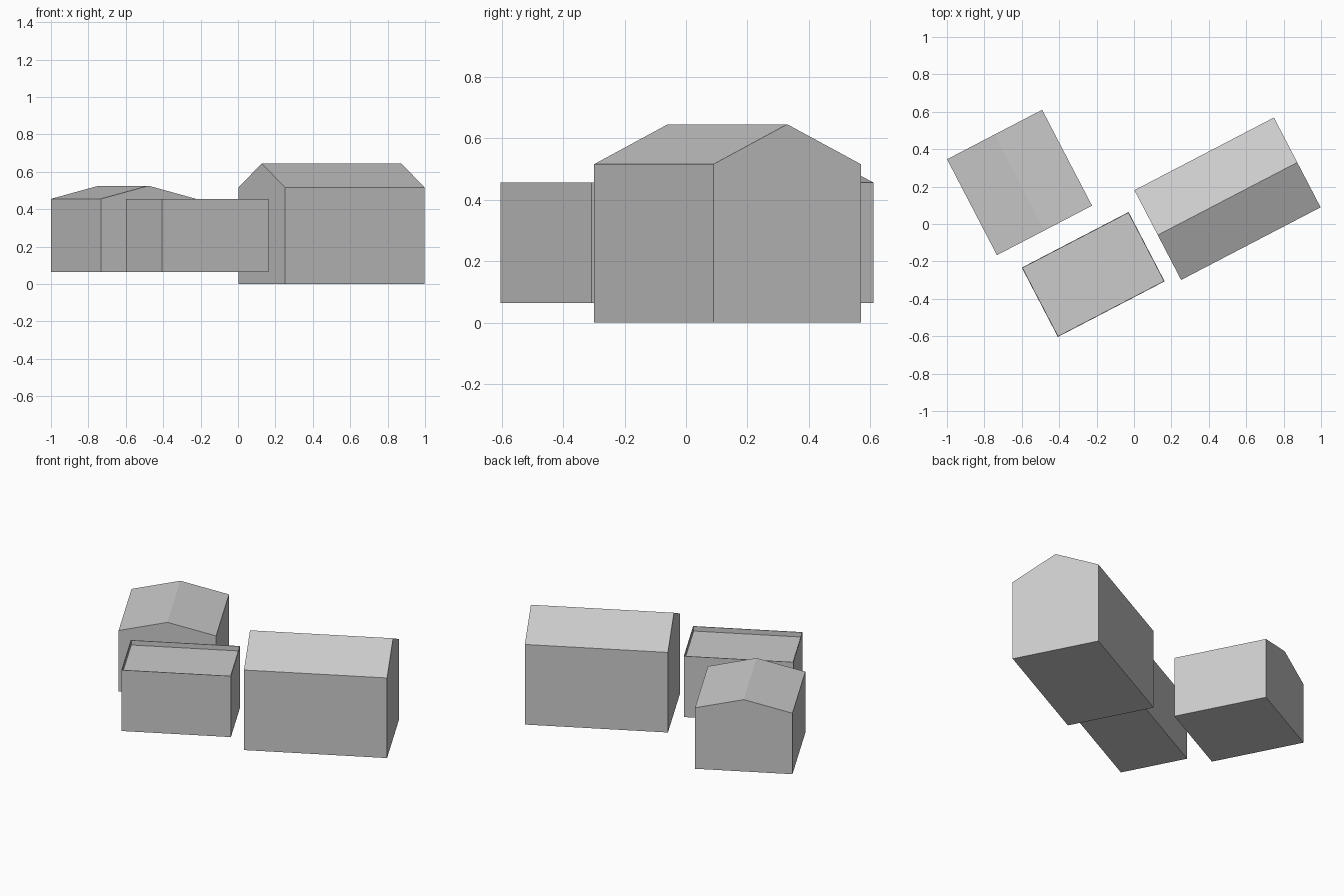
import bpy, bmesh
from math import radians

if "Cube" in bpy.data.objects:
    bpy.data.objects.remove(bpy.data.objects["Cube"])

ANGLE = radians(27.5)


def finish(bm, name, center, turn=0.0):
    bmesh.ops.recalc_face_normals(bm, faces=bm.faces)
    mesh = bpy.data.meshes.new(name)
    bm.to_mesh(mesh)
    bm.free()
    ob = bpy.data.objects.new(name, mesh)
    ob.location = (center[0], center[1], 0)
    ob.rotation_euler.z = ANGLE + turn
    bpy.context.collection.objects.link(ob)
    return ob


def extruded(profile, offset):
    bm = bmesh.new()
    face = bm.faces.new([bm.verts.new(p) for p in profile])
    ext = bmesh.ops.extrude_face_region(bm, geom=[face], use_keep_orig=True)
    verts = [g for g in ext["geom"] if isinstance(g, bmesh.types.BMVert)]
    bmesh.ops.translate(bm, verts=verts, vec=offset)
    return bm


def gabled_house(name, center, length, width, base, eaves, ridge, turn=0.0):
    # Pentagon end wall pulled along the ridge direction
    x, w = -length / 2, width / 2
    profile = [(x, -w, base), (x, w, base), (x, w, eaves), (x, 0, ridge), (x, -w, eaves)]
    return finish(extruded(profile, (length, 0, 0)), name, center, turn)


def flat_house(name, center, length, width, base, top, wall, depth):
    # Box with a thin parapet around a sunken flat roof
    a, b = length / 2, width / 2
    profile = [(-a, -b, base), (a, -b, base), (a, b, base), (-a, b, base)]
    bm = extruded(profile, (0, 0, top - base))
    roof = max(bm.faces, key=lambda f: f.calc_center_median().z)
    bm.normal_update()
    bmesh.ops.recalc_face_normals(bm, faces=bm.faces)
    bmesh.ops.inset_region(bm, faces=[roof], thickness=wall)
    ext = bmesh.ops.extrude_discrete_faces(bm, faces=[roof])
    bmesh.ops.translate(bm, verts=ext["faces"][0].verts, vec=(0, 0, -depth))
    return finish(bm, name, center)


# Tall house on the right, ridge along its length
gabled_house("large_gabled_house", (0.50, 0.135), 0.841, 0.541, 0, 0.515, 0.645)
# Low house on the left, ridge running across
gabled_house("small_gabled_house", (-0.612, 0.222), 0.578, 0.573, 0.063, 0.455, 0.525, radians(90))
# Flat-roofed house in the middle
flat_house("flat_roof_house", (-0.218, -0.27), 0.644, 0.418, 0.063, 0.455, 0.006, 0.03)
